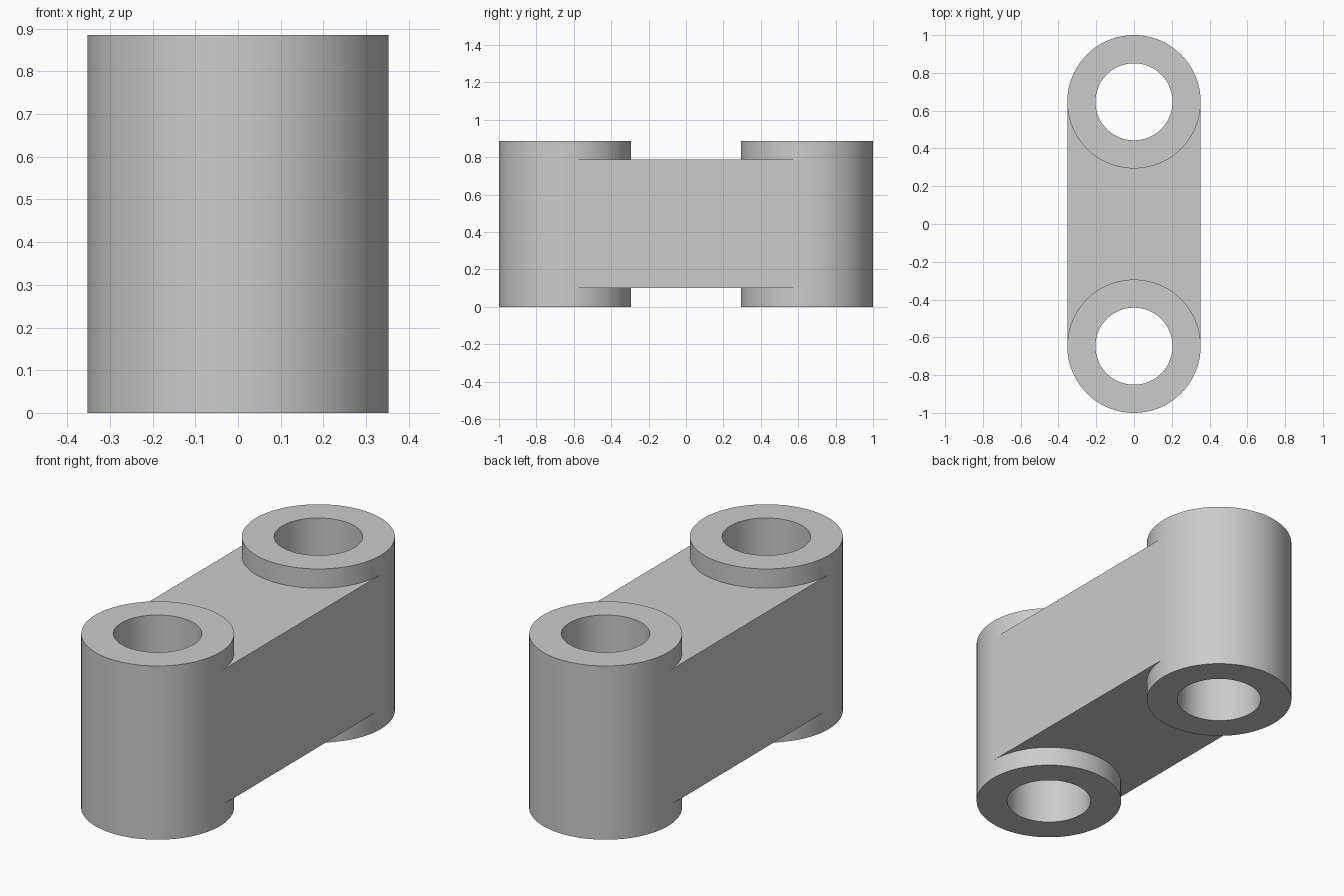
import bpy
import bmesh
from math import cos, sin, pi, radians

# Remove the default cube
cube = bpy.data.objects.get("Cube")
if cube:
    bpy.data.objects.remove(cube, do_unlink=True)

HEIGHT = 0.885
BOSS_R, HOLE_R = 0.353, 0.204
BOSS_Y = 1 - BOSS_R
WEB_LOW, WEB_HIGH = 0.1, 0.787
WEB_END_R = 0.28          # web ends are buried inside the boss walls
SEGMENTS = 96

grey = bpy.data.materials.new("plain_grey")
grey.use_nodes = True
grey.diffuse_color = (0.6, 0.6, 0.6, 1)
grey.node_tree.nodes["Principled BSDF"].inputs["Base Color"].default_value = grey.diffuse_color


def finish(bm, name):
    bmesh.ops.recalc_face_normals(bm, faces=bm.faces[:])
    mesh = bpy.data.meshes.new(name)
    bm.to_mesh(mesh)
    bm.free()
    mesh.materials.append(grey)
    obj = bpy.data.objects.new(name, mesh)
    bpy.context.collection.objects.link(obj)
    bpy.ops.object.select_all(action="DESELECT")
    obj.select_set(True)
    bpy.context.view_layer.objects.active = obj
    bpy.ops.object.shade_smooth_by_angle(angle=radians(30))
    return obj


def boss(name, y):
    """Upright tube: a rectangular section swept around its axis."""
    bm = bmesh.new()
    section = [(HOLE_R, 0), (BOSS_R, 0), (BOSS_R, HEIGHT), (HOLE_R, HEIGHT)]
    rings = []
    for i in range(SEGMENTS):
        a = 2 * pi * i / SEGMENTS
        rings.append([bm.verts.new((r * cos(a), y + r * sin(a), z)) for r, z in section])
    for i, ring in enumerate(rings):
        after = rings[(i + 1) % SEGMENTS]
        for j in range(4):
            k = (j + 1) % 4
            bm.faces.new((ring[j], after[j], after[k], ring[k]))
    return finish(bm, name)


def web(name):
    """Connecting bar with hollowed ends, so both holes stay open."""
    bm = bmesh.new()
    steps = SEGMENTS // 2
    half = [(BOSS_R, -BOSS_Y)]
    for i in range(steps + 1):
        a = pi * i / steps
        half.append((WEB_END_R * cos(a), -BOSS_Y + WEB_END_R * sin(a)))
    half.append((-BOSS_R, -BOSS_Y))
    outline = half + [(-x, -y) for x, y in half]
    face = bm.faces.new([bm.verts.new((x, y, WEB_LOW)) for x, y in outline])
    top = bmesh.ops.extrude_face_region(bm, geom=[face])["geom"]
    bmesh.ops.translate(bm, vec=(0, 0, WEB_HIGH - WEB_LOW),
                        verts=[v for v in top if isinstance(v, bmesh.types.BMVert)])
    return finish(bm, name)


boss("front_boss", -BOSS_Y)
boss("back_boss", BOSS_Y)
web("connecting_web")
